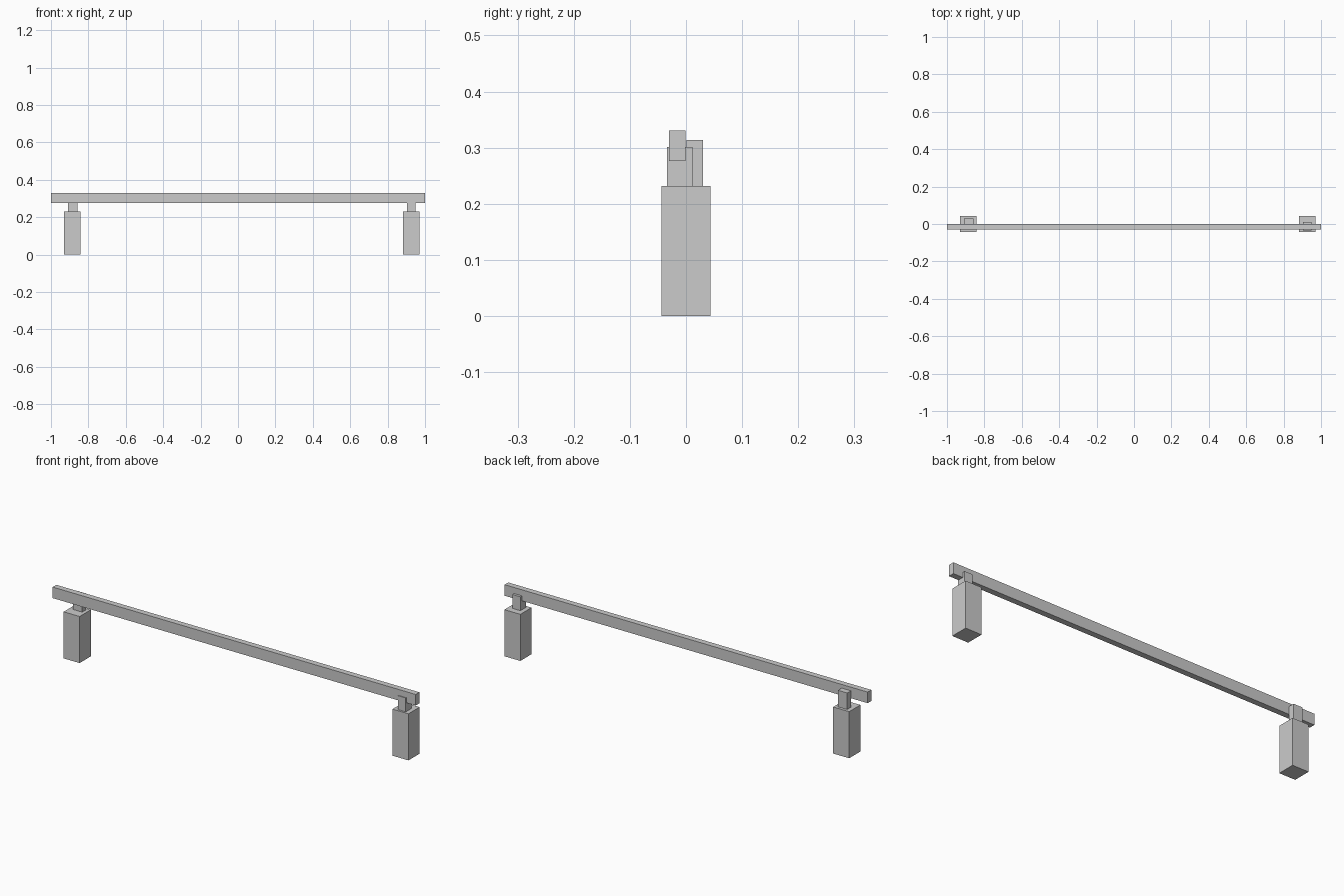
import bpy

if "Cube" in bpy.data.objects:
    bpy.data.objects.remove(bpy.data.objects["Cube"])


def box(name, x, y, z):
    """Add a box from (min, max) ranges on each axis."""
    ranges = (x, y, z)
    bpy.ops.mesh.primitive_cube_add(size=1, location=[(a + b) / 2 for a, b in ranges])
    ob = bpy.context.object
    ob.name = name
    ob.scale = [b - a for a, b in ranges]
    bpy.ops.object.transform_apply(location=False, rotation=False, scale=True)
    return ob


# Long horizontal rail
box("rail", (-1, 1), (-0.03, -0.001), (0.276, 0.331))

# Square posts standing on the ground
for name, cx in (("left_post", -0.886), ("right_post", 0.926)):
    box(name, (cx - 0.044, cx + 0.044), (-0.044, 0.044), (0, 0.232))

# Left bracket stands behind the rail
box("left_bracket", (-0.909, -0.859), (0.001, 0.030), (0.232, 0.314))

# Right bracket wraps around the lower half of the rail
box("right_bracket", (0.904, 0.948), (-0.034, 0.012), (0.232, 0.301))
